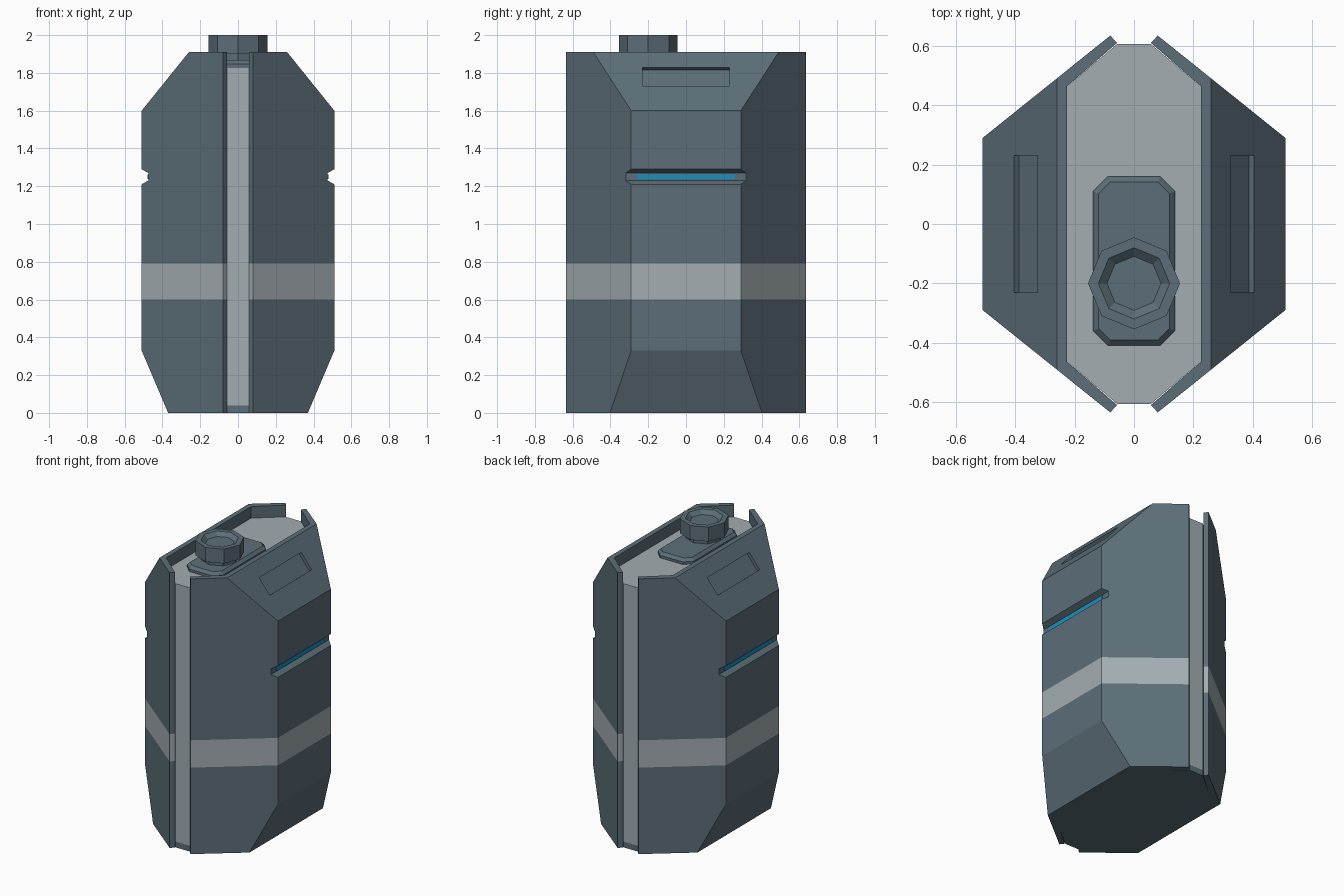
import bpy, bmesh, math
from mathutils import Vector

if "Cube" in bpy.data.objects:
    bpy.data.objects.remove(bpy.data.objects["Cube"])


def material(name, rgb):
    m = bpy.data.materials.new(name)
    m.diffuse_color = (*rgb, 1)
    m.use_nodes = True
    m.node_tree.nodes["Principled BSDF"].inputs["Base Color"].default_value = m.diffuse_color
    return m


SLATE = material("slate blue grey", (0.107, 0.156, 0.188))
LIGHT = material("light grey", (0.366, 0.418, 0.445))
BLUE = material("glow blue", (0.007, 0.29, 0.55))


def finish(name, bm, *mats):
    bmesh.ops.recalc_face_normals(bm, faces=bm.faces[:])
    me = bpy.data.meshes.new(name)
    bm.to_mesh(me)
    bm.free()
    ob = bpy.data.objects.new(name, me)
    bpy.context.collection.objects.link(ob)
    for m in mats:
        me.materials.append(m)
    return ob


def loft(rings):
    """Closed solid through rings of equal point count."""
    bm = bmesh.new()
    vs = [[bm.verts.new(p) for p in r] for r in rings]
    n = len(vs[0])
    for a, b in zip(vs, vs[1:]):
        for i in range(n):
            j = (i + 1) % n
            bm.faces.new((a[i], a[j], b[j], b[i]))
    bm.faces.new(vs[0])
    bm.faces.new(vs[-1])
    return bm


def ring(points, z):
    return [(x, y, z) for x, y in points]


# Half shells: (height, half width) rows; the slanted walls follow from the width
ROWS = [(0, 0.37), (0.33, 0.51), (0.6, 0.51), (0.79, 0.51), (1.21, 0.51),
        (1.23, 0.475), (1.27, 0.475), (1.29, 0.51), (1.6, 0.51), (1.91, 0.26)]


def shell_section(s, w):
    y = 0.635 - 0.802 * (w - 0.08)
    half = [(0.057, 0.61), (0.08, 0.635), (w, y)]
    pts = [(0.225, 0.465)] + half
    pts += [(x, -yy) for x, yy in reversed(pts)]
    return [(s * x, yy) for x, yy in pts]


def cut_slot(bm, s):
    """Recessed grip in the sloped shoulder."""
    face = max((f for f in bm.faces if all(v.co.z > 1.59 and abs(v.co.x) > 0.25 for v in f.verts)
                and f.calc_center_median().z < 1.9), key=lambda f: f.calc_area())
    outer = list(face.verts)
    bm.faces.remove(face)
    d = Vector((-s * 0.31, 0, -0.25)).normalized() * 0.022

    def rim(v):
        top = v.co.z > 1.7
        return Vector((s * (0.325 if top else 0.405), math.copysign(0.23, v.co.y),
                       1.8294 if top else 1.7302))
    edge = [bm.verts.new(rim(v)) for v in outer]
    floor = [bm.verts.new(v.co + d) for v in edge]
    for a, b in ((outer, edge), (edge, floor)):
        for i in range(4):
            j = (i + 1) % 4
            bm.faces.new((a[i], a[j], b[j], b[i]))
    bm.faces.new(floor)


for side, s in (("right", 1), ("left", -1)):
    bm = loft([ring(shell_section(s, w), z) for z, w in ROWS])
    cut_slot(bm, s)
    # Painted band between two heights
    for f in bm.faces:
        zs = [v.co.z for v in f.verts]
        if min(zs) > 0.59 and max(zs) < 0.8:
            f.material_index = 1
    finish(side + "_shell", bm, SLATE, LIGHT)

    # Glowing strip in the groove
    x0, x1 = s * 0.472, s * 0.479
    strip = [(x0, -0.26), (x1, -0.26), (x1, 0.26), (x0, 0.26)]
    finish(side + "_light_strip", loft([ring(strip, 1.237), ring(strip, 1.263)]), BLUE)

# Inner core and base plate
CORE = [(0.225, 0.465), (0.057, 0.606), (-0.057, 0.606), (-0.225, 0.465),
        (-0.225, -0.465), (-0.057, -0.606), (0.057, -0.606), (0.225, -0.465)]
finish("inner_tank", loft([ring(CORE, 0.04), ring(CORE, 1.83)]), LIGHT)
finish("base_plate", loft([ring(CORE, 0), ring(CORE, 0.04)]), SLATE)


# Filler pedestal with chamfered corners
def chamfered(inset):
    hx, hy, c = 0.138 - inset, 0.285 - inset, 0.05 - inset * 0.6
    q = [(hx, hy - c), (hx - c, hy), (c - hx, hy), (-hx, hy - c)]
    q += [(-x, -y) for x, y in q]
    return [(x, y - 0.125) for x, y in q]


finish("filler_pedestal", loft([ring(chamfered(0), 1.829), ring(chamfered(0), 1.848),
                                ring(chamfered(0.019), 1.867)]), SLATE)


# Eight-sided neck and cap with a sunken top
def octagon(r):
    return [(r * math.cos(i * math.pi / 4), r * math.sin(i * math.pi / 4) - 0.2) for i in range(8)]


finish("filler_neck", loft([ring(octagon(0.12), 1.86), ring(octagon(0.12), 1.905)]), SLATE)
finish("filler_cap", loft([ring(octagon(r), z) for r, z in
                           ((0.155, 1.9), (0.155, 2.0), (0.12, 2.0), (0.091, 1.975))]), SLATE)
